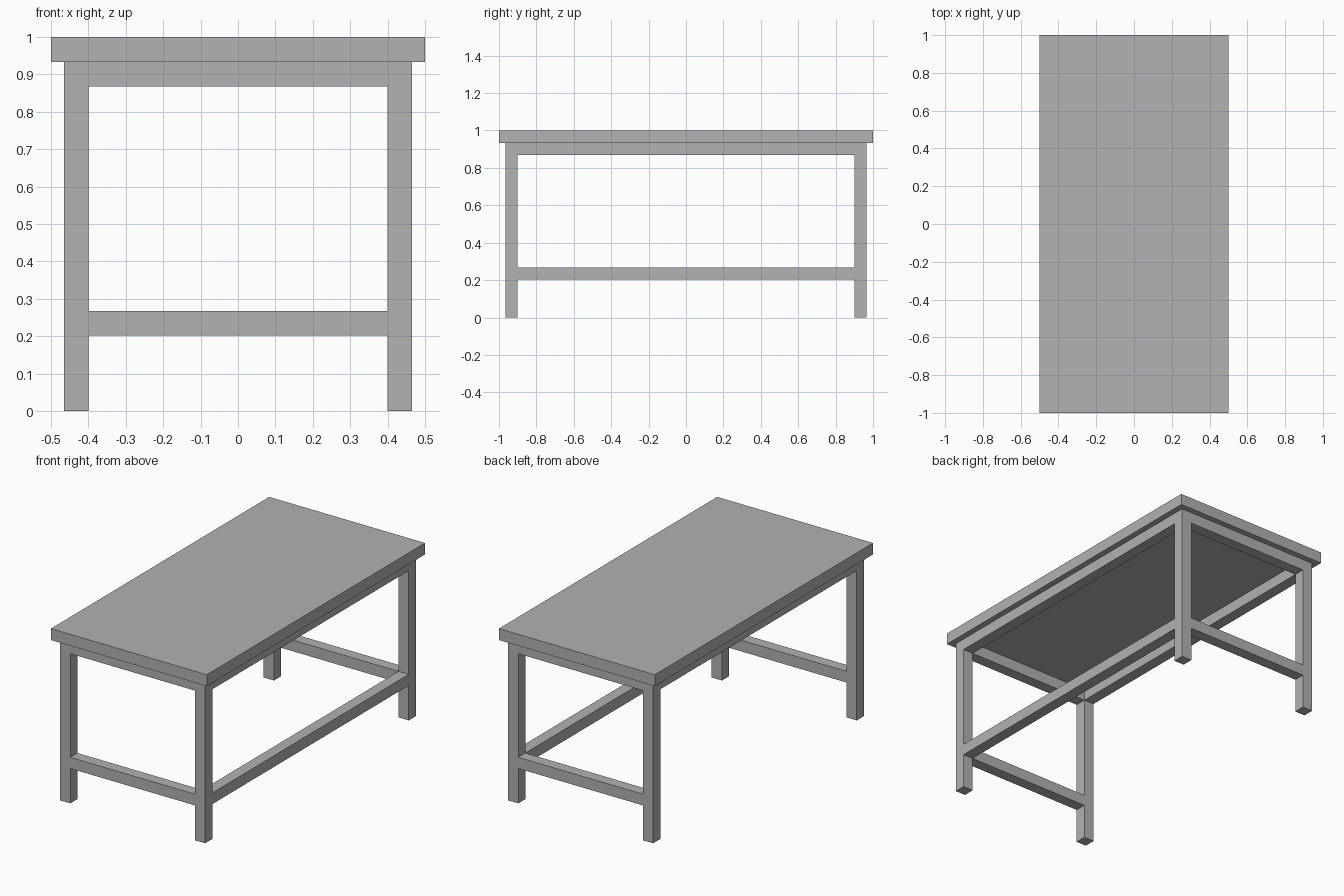
import bpy

if "Cube" in bpy.data.objects:
    bpy.data.objects.remove(bpy.data.objects["Cube"])

grey = bpy.data.materials.new("plain grey")
grey.diffuse_color = (0.445, 0.445, 0.445, 1)
grey.use_nodes = True
grey.node_tree.nodes["Principled BSDF"].inputs["Base Color"].default_value = grey.diffuse_color


def box(name, low, high):
    """Axis-aligned box between two corners."""
    bpy.ops.mesh.primitive_cube_add(size=1, location=[(a + b) / 2 for a, b in zip(low, high)])
    ob = bpy.context.object
    ob.name = name
    ob.scale = [b - a for a, b in zip(low, high)]
    bpy.ops.object.transform_apply(location=False, rotation=False, scale=True)
    ob.data.materials.append(grey)


def span(side, near, far):
    """Interval between two distances from the centre, on the given side."""
    return sorted((side * near, side * far))


XI, XO = 0.40, 0.4655     # inner and outer faces of the frame across x
YI, YO = 0.90, 0.9655     # inner and outer faces of the frame along y
APRON = (0.868, 0.9335)
STRETCHER = (0.202, 0.267)

# Table top
box("table_top", (-0.5, -1, 0.9335), (0.5, 1, 1))

# Four square legs
for sx in (-1, 1):
    for sy in (-1, 1):
        (x0, x1), (y0, y1) = span(sx, XI, XO), span(sy, YI, YO)
        box("leg", (x0, y0, 0), (x1, y1, APRON[1]))

# End rails: apron and low stretcher at both short ends
for sy in (-1, 1):
    y0, y1 = span(sy, YI, YO)
    for name, (z0, z1) in (("end_apron", APRON), ("end_stretcher", STRETCHER)):
        box(name, (-XI, y0, z0), (XI, y1, z1))

# Long aprons on both sides, long stretcher on the +x side only
for name, sx, (z0, z1) in (("side_apron", -1, APRON), ("side_apron", 1, APRON),
                           ("side_stretcher", 1, STRETCHER)):
    x0, x1 = span(sx, XI, XO)
    box(name, (x0, -YI, z0), (x1, YI, z1))
